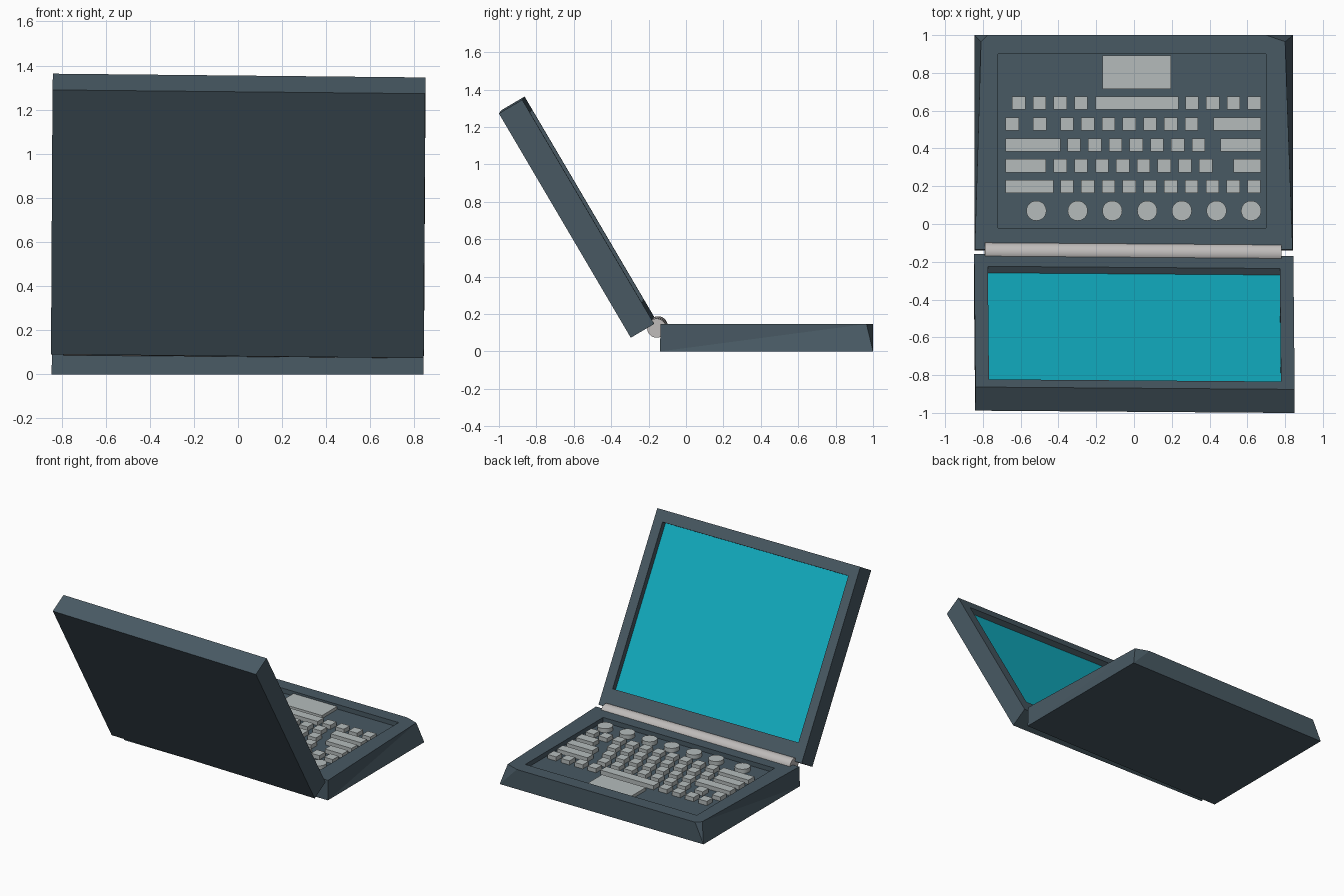
import bpy, bmesh, math
from mathutils import Matrix, Vector

if "Cube" in bpy.data.objects:
    bpy.data.objects.remove(bpy.data.objects["Cube"])


def material(name, rgb):
    m = bpy.data.materials.new(name)
    m.diffuse_color = (*rgb, 1)
    m.use_nodes = True
    m.node_tree.nodes["Principled BSDF"].inputs["Base Color"].default_value = m.diffuse_color
    return m


SLATE = material("slate_plastic", (0.065, 0.10, 0.125))
KEY = material("key_grey", (0.46, 0.50, 0.50))
METAL = material("hinge_grey", (0.52, 0.50, 0.49))
CYAN = material("screen_cyan", (0.006, 0.42, 0.53))


def finish(name, bm, mat=None):
    bmesh.ops.recalc_face_normals(bm, faces=bm.faces)
    me = bpy.data.meshes.new(name)
    bm.to_mesh(me)
    bm.free()
    ob = bpy.data.objects.new(name, me)
    bpy.context.collection.objects.link(ob)
    if mat:
        me.materials.append(mat)
    return ob


def add_box(bm, lo, hi):
    lo, hi = Vector(lo), Vector(hi)
    mat = Matrix.Translation((lo + hi) / 2) @ Matrix.Diagonal((*(hi - lo), 1))
    bmesh.ops.create_cube(bm, size=1, matrix=mat)


def box(name, lo, hi, mat=None):
    bm = bmesh.new()
    add_box(bm, lo, hi)
    return finish(name, bm, mat)


def cut(ob, cutter):
    mod = ob.modifiers.new("recess", 'BOOLEAN')
    mod.object = cutter
    mod.operation = 'DIFFERENCE'
    mod.solver = 'EXACT'
    deps = bpy.context.evaluated_depsgraph_get()
    me = bpy.data.meshes.new_from_object(ob.evaluated_get(deps))
    ob.modifiers.clear()
    ob.data = me
    bpy.data.objects.remove(cutter)


def smooth(ob):
    bpy.ops.object.select_all(action='DESELECT')
    ob.select_set(True)
    bpy.context.view_layer.objects.active = ob
    bpy.ops.object.shade_smooth_by_angle(angle=math.radians(40))


# base: rectangular bottom, sides lean in, palm-rest corners clipped at the top
TOP, FLOOR = 0.147, 0.112
bm = bmesh.new()
b = [bm.verts.new((x, y, 0)) for x, y in
     ((-.845, -.14), (.842, -.14), (.842, 1), (-.845, 1))]
t = [bm.verts.new((x, y, TOP)) for x, y in
     ((-.843, -.135), (.84, -.135), (.80, .965), (.70, 1), (-.775, 1), (-.81, .965))]
for f in (b, t, (b[0], b[1], t[1], t[0]), (b[1], b[2], t[2], t[1]), (b[2], t[3], t[2]),
          (b[2], b[3], t[4], t[3]), (b[3], t[5], t[4]), (b[3], b[0], t[0], t[5])):
    bm.faces.new(f)
bmesh.ops.triangulate(bm, faces=[f for f in bm.faces if len(f.verts) == 4])
base = finish("base", bm, SLATE)
cut(base, box("keyboard_cutter", (-.72, -.02, FLOOR), (.70, .90, .3)))

# rectangular keys: single keys as (row y, first x, count), wide keys as (row y, x0, x1)
KEY_TOP = 0.143
singles = [(.64, -.61, 4), (.64, .307, 4), (.53, -.645, 1), (.53, -.499, 1), (.53, -.355, 7),
           (.418, -.318, 7), (.308, -.39, 8), (.198, -.355, 10)]
wides = [(.64, -.204, .236), (.53, .42, .672), (.418, -.68, -.39), (.418, .458, .672),
         (.308, -.68, -.465), (.308, .528, .672), (.198, -.68, -.427)]
wides += [(y, x + i * .11 - .035, x + i * .11 + .035)
          for y, x, n in singles for i in range(n)]
bm = bmesh.new()
for y, x0, x1 in wides:
    add_box(bm, (x0, y - .035, FLOOR - .002), (x1, y + .035, KEY_TOP))
finish("keys", bm, KEY)

# round function keys
bm = bmesh.new()
for x in (-.517, -.298, -.115, .07, .253, .437, .62):
    bmesh.ops.create_cone(bm, cap_ends=True, segments=32, radius1=.053, radius2=.053,
                          depth=KEY_TOP - FLOOR + .002,
                          matrix=Matrix.Translation((x, .07, (KEY_TOP + FLOOR - .002) / 2)))
smooth(finish("round_keys", bm, KEY))

# trackpad
box("trackpad", (-.167, .714, FLOOR - .002), (.195, .893, .135), KEY)

# lid frame: x along width, y up the lid, z toward the user, opened past upright
n = Vector((.0115, .862, .507)).normalized()
d = Vector((.005, -.507, .862))
d = (d - n * d.dot(n)).normalized()
e = d.cross(n)
tilt = Matrix((e, d, n)).transposed().to_4x4()
if e.x < 0:
    tilt = Matrix((-e, d, n)).transposed().to_4x4()
place = Matrix.Translation((-.003, -.289, .082)) @ tilt

# lid with recessed opening, and the screen on the recess floor
W, H, D = .845, 1.391, .145
lid = box("lid", (-W, 0, 0), (W, H, D), SLATE)
cut(lid, box("screen_cutter", (-.773, .13, D - .042), (.773, 1.31, D + .2)))
screen = box("screen", (-.773, .13, D - .06), (.773, 1.31, D - .04), CYAN)
for part in (lid, screen):
    part.data.transform(place)

# hinge barrel, skewed slightly with the lid
bm = bmesh.new()
bmesh.ops.create_cone(bm, cap_ends=True, segments=32, radius1=.051, radius2=.051, depth=1.57,
                      matrix=Matrix.Rotation(math.pi / 2, 4, 'Y'))
hinge = finish("hinge", bm, METAL)
hinge.data.transform(Matrix.Translation((-.005, -.153, .131)) @ Matrix.Rotation(-.005, 4, 'Z')
                     @ Matrix.Rotation(.008, 4, 'Y'))
smooth(hinge)
